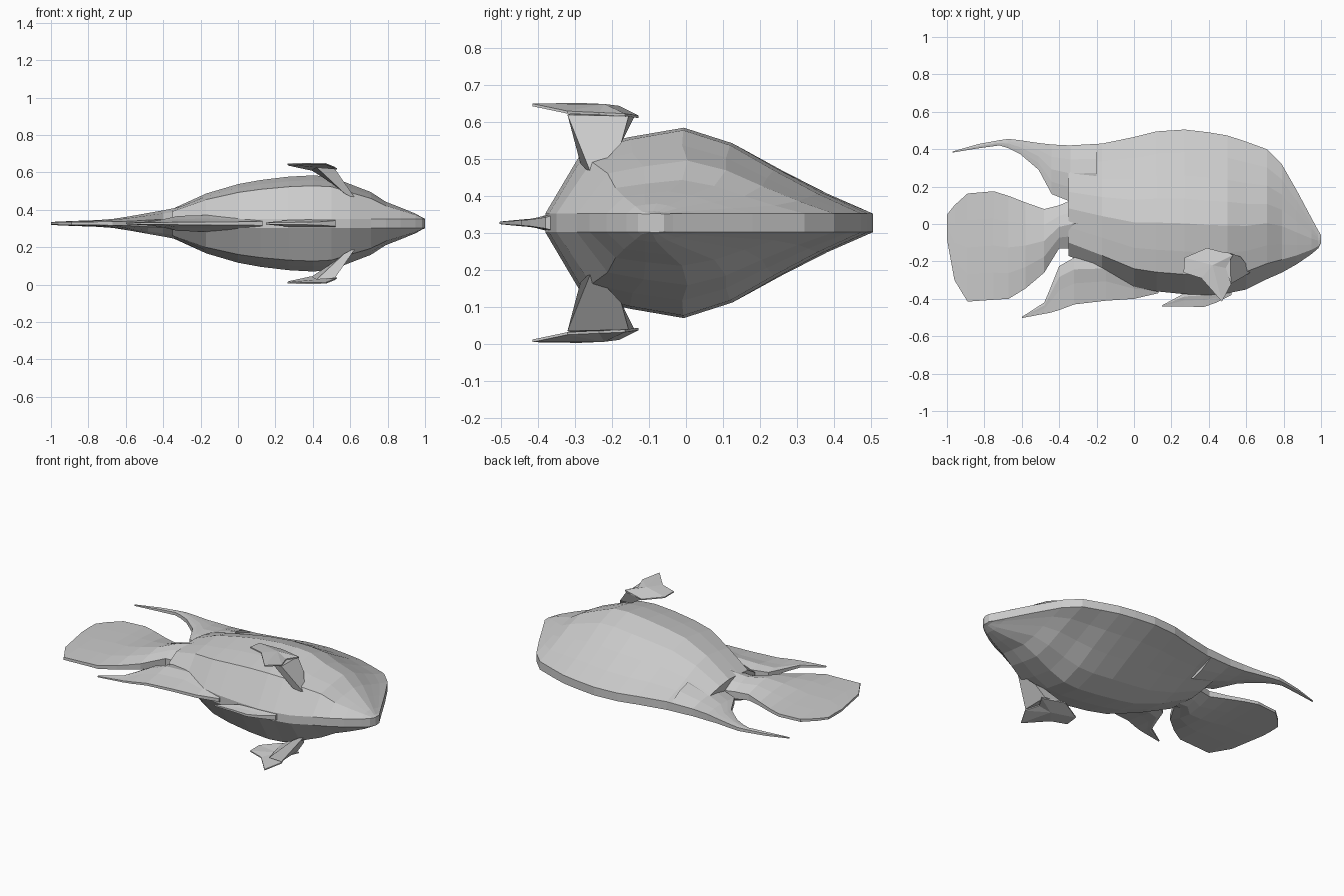
import bpy, bmesh

MID = 0.327          # height of the symmetry plane of the fish lying on its side

grey = bpy.data.materials.new("plain grey")
grey.diffuse_color = (0.6, 0.6, 0.6, 1)


def finish(name, bm):
    bmesh.ops.recalc_face_normals(bm, faces=bm.faces)
    me = bpy.data.meshes.new(name)
    bm.to_mesh(me)
    bm.free()
    me.materials.append(grey)
    ob = bpy.data.objects.new(name, me)
    bpy.context.collection.objects.link(ob)
    return ob


def loft(name, stations, section):
    """Skin rings along x. Station: x, upper y, lower y, half thickness, rim half thickness.
    Section: fraction from upper to lower edge, fraction of the bulge."""
    bm = bmesh.new()
    rings = []
    for x, top, low, thick, rim in stations:
        half = [(top + (low - top) * t, rim + (thick - rim) * f) for t, f in section]
        pts = half + [(y, -z) for y, z in reversed(half)]
        rings.append([bm.verts.new((x, y, MID + z)) for y, z in pts])
    n = len(rings[0])
    for a, b in zip(rings, rings[1:]):
        for i in range(n):
            j = (i + 1) % n
            bm.faces.new((a[i], a[j], b[j], b[i]))
    bm.faces.new(rings[0])
    bm.faces.new(rings[-1])
    return finish(name, bm)


# Body: deep head and belly with a flat rim band along back and belly
body_section = [(0, 0), (.14, .24), (.28, .52), (.42, .82), (.57, 1), (.74, .89), (.88, .76), (1, 0)]
loft("body", [
    (-.35, .42, -.17, .078, .022),
    (-.17, .43, -.25, .16, .025),
    (0, .465, -.335, .21, .025),
    (.12, .495, -.36, .232, .025),
    (.27, .505, -.375, .25, .025),
    (.40, .49, -.38, .257, .025),
    (.50, .473, -.37, .25, .025),
    (.60, .44, -.35, .21, .025),
    (.71, .40, -.295, .168, .025),
    (.79, .32, -.26, .116, .025),
    (.87, .18, -.215, .085, .025),
    (.95, .03, -.16, .052, .025),
    (.985, -.035, -.13, .032, .025),
    (1, -.06, -.10, .026, .024)], body_section)

# Tail fin, running forward into the body through a thick root
fin_section = [(0, 0), (.25, .65), (.5, 1), (.75, .65), (1, 0)]
loft("tail_fin", [
    (-1, .05, -.08, .008, .006),
    (-.96, .10, -.30, .01, .007),
    (-.89, .163, -.415, .013, .008),
    (-.75, .175, -.405, .018, .009),
    (-.67, .15, -.40, .024, .01),
    (-.58, .115, -.345, .038, .012),
    (-.48, .08, -.26, .056, .018),
    (-.40, .10, -.13, .07, .022),
    (-.33, .13, -.13, .084, .025),
    (-.17, .20, -.15, .14, .025)], fin_section)

# Trailing lobe of the back fin
loft("back_fin_lobe", [
    (-.97, .388, .382, .004, .003),
    (-.83, .428, .405, .01, .007),
    (-.72, .448, .42, .012, .009),
    (-.67, .455, .405, .014, .01),
    (-.61, .448, .375, .016, .012),
    (-.51, .433, .29, .022, .015),
    (-.44, .425, .16, .03, .02),
    (-.34, .42, .12, .05, .022),
    (-.20, .425, .12, .09, .025)], fin_section)

# Belly fins: thickest where they meet the body, thin at the free edge
belly_section = [(0, .6), (.25, 1), (.55, .5), (1, 0)]
loft("rear_belly_fin", [
    (-.60, -.497, -.503, .004, .003),
    (-.48, -.42, -.48, .01, .005),
    (-.45, -.35, -.475, .013, .005),
    (-.40, -.225, -.46, .022, .006),
    (-.32, -.18, -.43, .04, .007),
    (-.15, -.18, -.41, .045, .008),
    (0, -.28, -.40, .035, .009),
    (.13, -.33, -.37, .025, .01)], belly_section)

loft("front_belly_fin", [
    (.15, -.435, -.44, .005, .004),
    (.27, -.37, -.44, .018, .006),
    (.37, -.36, -.445, .02, .007),
    (.44, -.36, -.42, .02, .009),
    (.52, -.35, -.38, .022, .015)], belly_section)


# Side fins: a flared stem carrying a thin flat blade, mirrored on both flanks
def side_fin(name, sign):
    bm = bmesh.new()

    def verts(pts):
        return [bm.verts.new((x, y, MID + sign * z)) for x, y, z in pts]

    # blade plate
    outline = [(.53, -.165, .291), (.39, -.128, .286), (.27, -.18, .312), (.265, -.26, .317),
               (.36, -.29, .32), (.47, -.415, .318), (.52, -.32, .298), (.49, -.235, .294)]
    up = verts([(x, y, z + .004) for x, y, z in outline])
    dn = verts([(x, y, z - .003) for x, y, z in outline])
    hub_up = verts([(.42, -.22, .321)])[0]
    hub_dn = verts([(.42, -.22, .300)])[0]
    n = len(outline)
    for i in range(n):
        j = (i + 1) % n
        bm.faces.new((up[i], up[j], hub_up))
        bm.faces.new((dn[j], dn[i], hub_dn))
        bm.faces.new((up[j], up[i], dn[i], dn[j]))

    # stem flaring from flank to blade
    head = verts([(.515, -.155, .288), (.518, -.32, .292), (.42, -.30, .3), (.39, -.14, .286)])
    foot = verts([(.57, -.175, .215), (.63, -.255, .13), (.57, -.285, .16), (.50, -.18, .215)])
    for i in range(4):
        j = (i + 1) % 4
        bm.faces.new((head[i], head[j], foot[j], foot[i]))
    bm.faces.new(head)
    bm.faces.new(foot)
    finish(name, bm)


side_fin("upper_side_fin", 1)
side_fin("lower_side_fin", -1)
